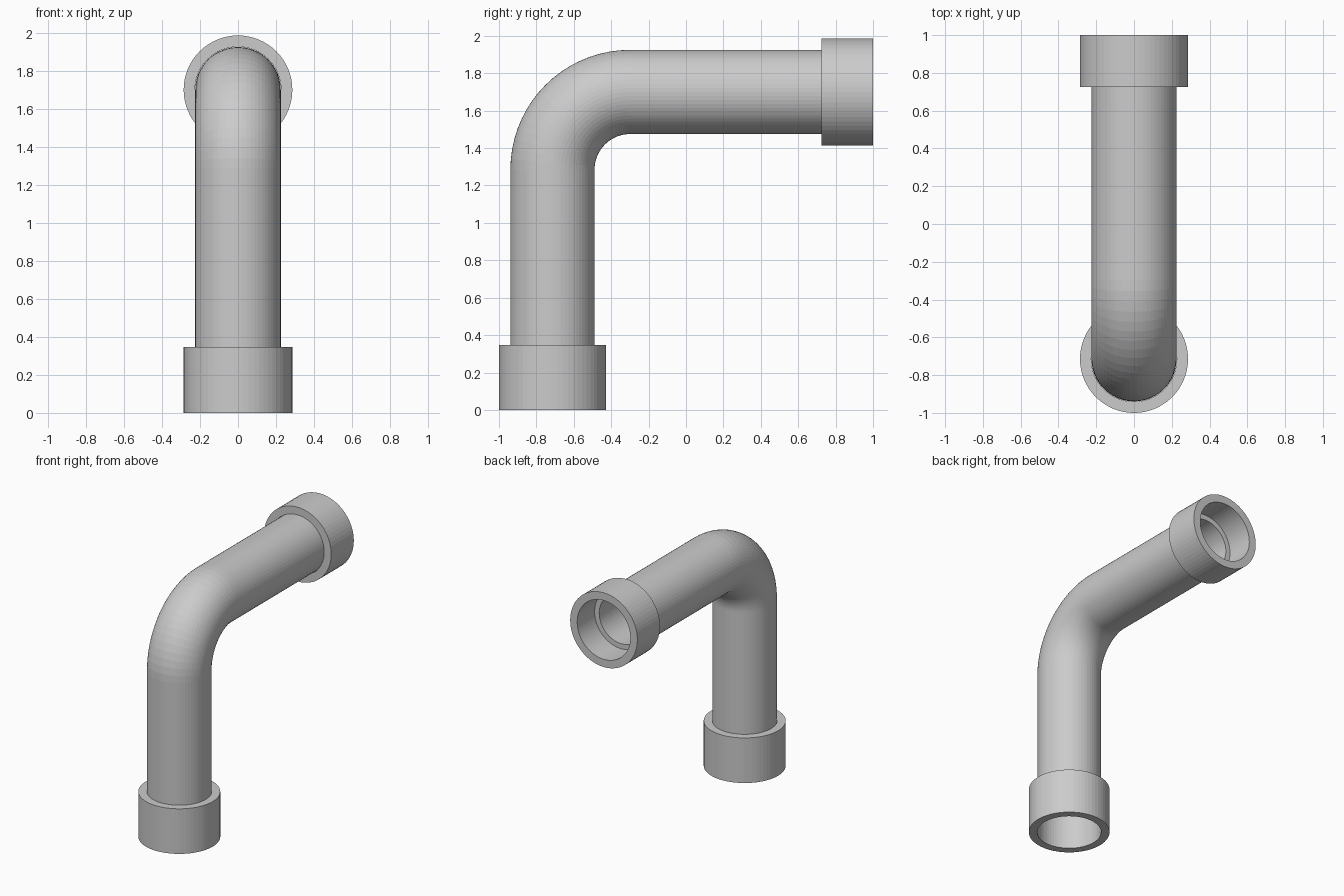
import bpy, bmesh
from math import sin, cos, pi
from mathutils import Vector

if "Cube" in bpy.data.objects:
    bpy.data.objects.remove(bpy.data.objects["Cube"])

SIDES = 64
BEND_STEPS = 18
PIPE_Y, PIPE_Z = -0.714, 1.70      # axes of the upright and the level run
BEND = 0.415                       # centreline bend radius
R_OUT, R_IN = 0.225, 0.186         # pipe wall
C_OUT, C_IN = 0.286, 0.2265        # collar wall


def sweep(name, stations):
    """Closed skin through rings given as (y, z, tilt, radius)."""
    bm = bmesh.new()
    rings = []
    for y, z, a, r in stations:
        side, up = Vector((1, 0, 0)), Vector((0, cos(a), -sin(a)))
        c = Vector((0, y, z))
        rings.append([bm.verts.new(c + r * (cos(t) * side + sin(t) * up))
                      for t in (2 * pi * i / SIDES for i in range(SIDES))])
    for k, ring in enumerate(rings):
        nxt = rings[(k + 1) % len(rings)]
        for i in range(SIDES):
            j = (i + 1) % SIDES
            bm.faces.new((ring[i], ring[j], nxt[j], nxt[i]))
    bmesh.ops.recalc_face_normals(bm, faces=bm.faces)
    mesh = bpy.data.meshes.new(name)
    bm.to_mesh(mesh)
    bm.free()
    obj = bpy.data.objects.new(name, mesh)
    bpy.context.collection.objects.link(obj)
    return obj


# Bent pipe: outer wall one way, inner wall back again
path = [(PIPE_Y, 0.28, 0)]
for k in range(BEND_STEPS + 1):
    a = pi / 2 * k / BEND_STEPS
    path.append((PIPE_Y + BEND - BEND * cos(a), PIPE_Z - BEND + BEND * sin(a), a))
path.append((0.79, PIPE_Z, pi / 2))
sweep("bent_pipe", [p + (R_OUT,) for p in path] + [p + (R_IN,) for p in reversed(path)])

# Socket collar on the floor end
z0, z1 = 0.0, 0.347
sweep("lower_collar", [(PIPE_Y, z, 0, r) for z, r in
                       ((z0, C_IN), (z0, C_OUT), (z1, C_OUT), (z1, C_IN))])

# Socket collar on the level end
y0, y1 = 0.725, 1.0
sweep("upper_collar", [(y, PIPE_Z, pi / 2, r) for y, r in
                       ((y0, C_IN), (y0, C_OUT), (y1, C_OUT), (y1, C_IN))])
